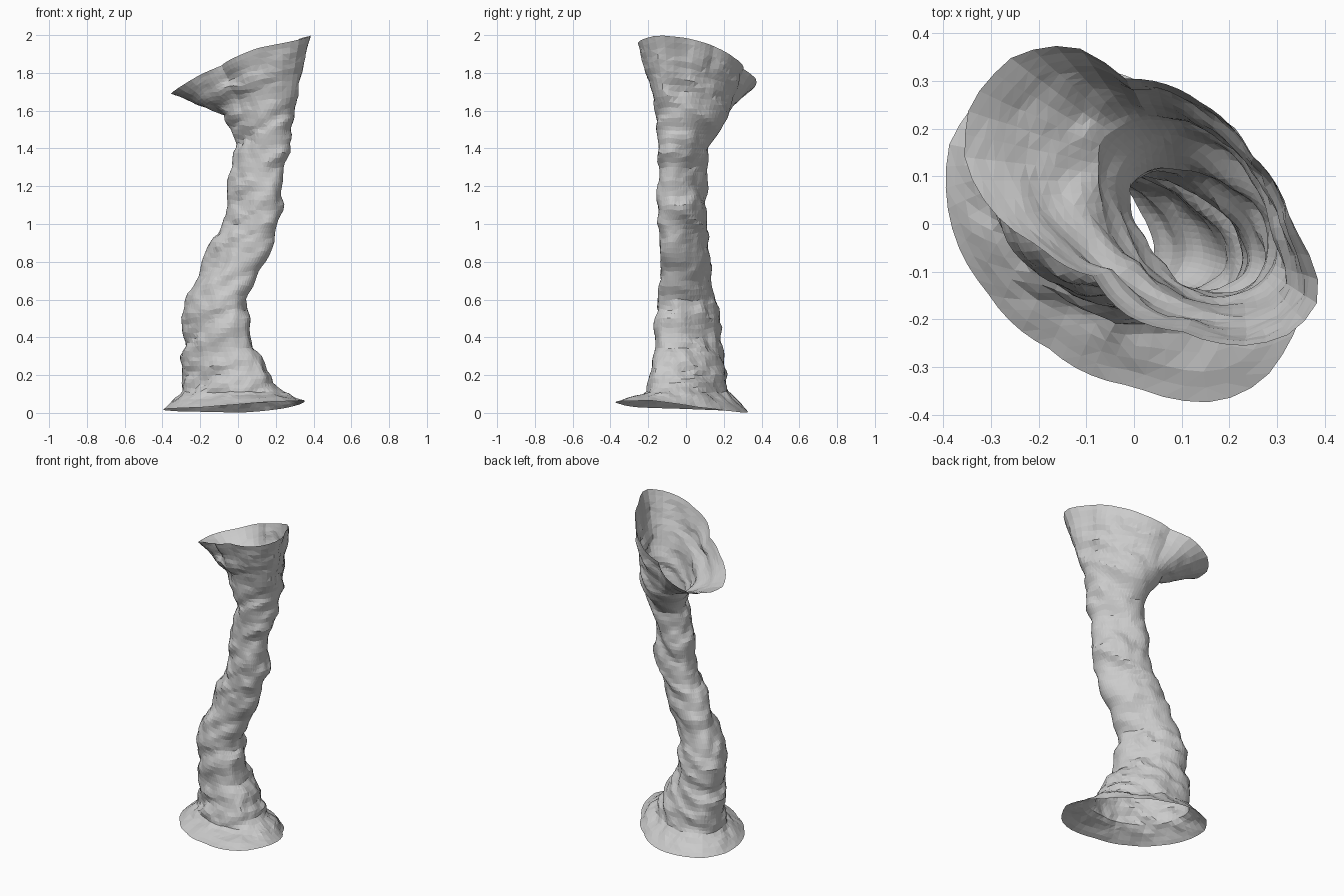
import bpy, bmesh, math
from mathutils import Vector, noise

if "Cube" in bpy.data.objects:
    bpy.data.objects.remove(bpy.data.objects["Cube"])

SIDES = 56
SKEW = 0.2  # makes the trunk section longer along its left-back diagonal

# Trunk stations: z, x min, x max, y min, y max
TRUNK = [
    (0.11, -.30, .235, -.215, .235), (0.20, -.295, .17, -.19, .22),
    (0.30, -.295, .12, -.175, .20), (0.40, -.29, .06, -.165, .185),
    (0.50, -.295, .06, -.16, .175), (0.60, -.265, .045, -.15, .155),
    (0.70, -.22, .09, -.14, .14), (0.80, -.185, .155, -.14, .125),
    (0.90, -.14, .19, -.145, .105), (1.00, -.085, .22, -.155, .11),
    (1.10, -.065, .24, -.155, .115), (1.20, -.05, .235, -.15, .11),
    (1.30, -.035, .25, -.145, .11), (1.40, -.015, .28, -.15, .115),
    (1.50, -.03, .285, -.155, .18), (1.58, -.075, .295, -.16, .22),
]
# Slanted outline of the upper mouth
TOP = [(.393, -.15, 2.0), (.34, -.225, 1.98), (.25, -.255, 1.96), (.1, -.225, 1.93),
       (-.01, -.195, 1.885), (-.085, -.11, 1.84), (-.2, -.045, 1.79), (-.3, .03, 1.73),
       (-.355, .13, 1.69), (-.345, .25, 1.69), (-.25, .355, 1.71), (-.13, .375, 1.765),
       (-.02, .305, 1.82), (.14, .255, 1.88), (.24, .15, 1.94), (.33, 0, 1.985)]
# Slightly wavy outline of the spreading foot
FOOT = [(.352, -.19, .066), (.27, -.33, .062), (.18, -.373, .06), (0, -.34, .045),
        (-.18, -.26, .03), (-.31, -.14, .025), (-.375, -.03, .022), (-.387, .17, .014),
        (-.31, .28, .008), (-.14, .33, .005), (.01, .30, .001), (.15, .205, .012),
        (.27, .06, .03)]


def outline_ring(points, centre):
    """Resample an outline at even angles around a centre."""
    pts = [Vector(p) for p in points]
    polar = sorted((math.atan2(p.y - centre[1], p.x - centre[0]) % math.tau,
                    math.hypot(p.x - centre[0], p.y - centre[1]), p.z) for p in pts)
    a, b = polar[0], polar[-1]
    polar = [(b[0] - math.tau, b[1], b[2])] + polar + [(a[0] + math.tau, a[1], a[2])]
    ring = []
    for i in range(SIDES):
        t = i / SIDES * math.tau
        for (a0, r0, z0), (a1, r1, z1) in zip(polar, polar[1:]):
            if a0 <= t <= a1:
                f = (t - a0) / max(a1 - a0, 1e-6)
                r = r0 + (r1 - r0) * f
                ring.append(Vector((centre[0] + r * math.cos(t), centre[1] + r * math.sin(t),
                                    z0 + (z1 - z0) * f)))
                break
    return ring


def oval_ring(z, x0, x1, y0, y1):
    ring = []
    for i in range(SIDES):
        t = i / SIDES * math.tau
        ring.append(Vector(((x0 + x1) / 2 + (x1 - x0) / 2 * math.cos(t + SKEW),
                            (y0 + y1) / 2 + (y1 - y0) / 2 * math.sin(t - SKEW), z)))
    return ring


def blend(a, b, f):
    return [p.lerp(q, f) for p, q in zip(a, b)]


def weather(p, centre, amount):
    """Push a point in or out along slanted rock layers."""
    s = p.z - 0.45 * p.x + 0.1 * p.y
    layers = noise.noise(Vector((p.x * 3, p.y * 3, s * 13)))
    ledges = abs(noise.noise(Vector((p.x * 4 + 7, p.y * 4, s * 8)))) - 0.2
    chips = noise.noise(p * 16)
    out = Vector((p.x - centre.x, p.y - centre.y, 0)).normalized()
    push = 0.022 * layers - 0.026 * ledges + 0.009 * chips
    return p + (out * push + Vector((0, 0, 0.014 * chips))) * amount


# Key rings from foot to mouth, with the number of steps up to the next
foot = outline_ring(FOOT, (-.02, -.01))
mouth = outline_ring(TOP, (.04, .05))
keys = [(foot, 5)] + [(oval_ring(*s), 4) for s in TRUNK]
keys[-1] = (keys[-1][0], 13)
keys.append((mouth, 0))

rings = []
for (a, steps), (b, _) in zip(keys, keys[1:]):
    rings += [blend(a, b, k / steps) for k in range(steps)]
rings.append(mouth)

# Open, hollow rock column
bm = bmesh.new()
grid = []
for j, ring in enumerate(rings):
    centre = sum(ring, Vector()) / SIDES
    amount = min(1, j / 4, (len(rings) - 1 - j) / 3)
    grid.append([bm.verts.new(weather(p, centre, amount)) for p in ring])
for lower, upper in zip(grid, grid[1:]):
    for i in range(SIDES):
        k = (i + 1) % SIDES
        bm.faces.new((lower[i], lower[k], upper[k], upper[i]))
bmesh.ops.triangulate(bm, faces=bm.faces[:])
mesh = bpy.data.meshes.new("rock_column")
bm.to_mesh(mesh)
bm.free()
column = bpy.data.objects.new("rock_column", mesh)
bpy.context.collection.objects.link(column)
